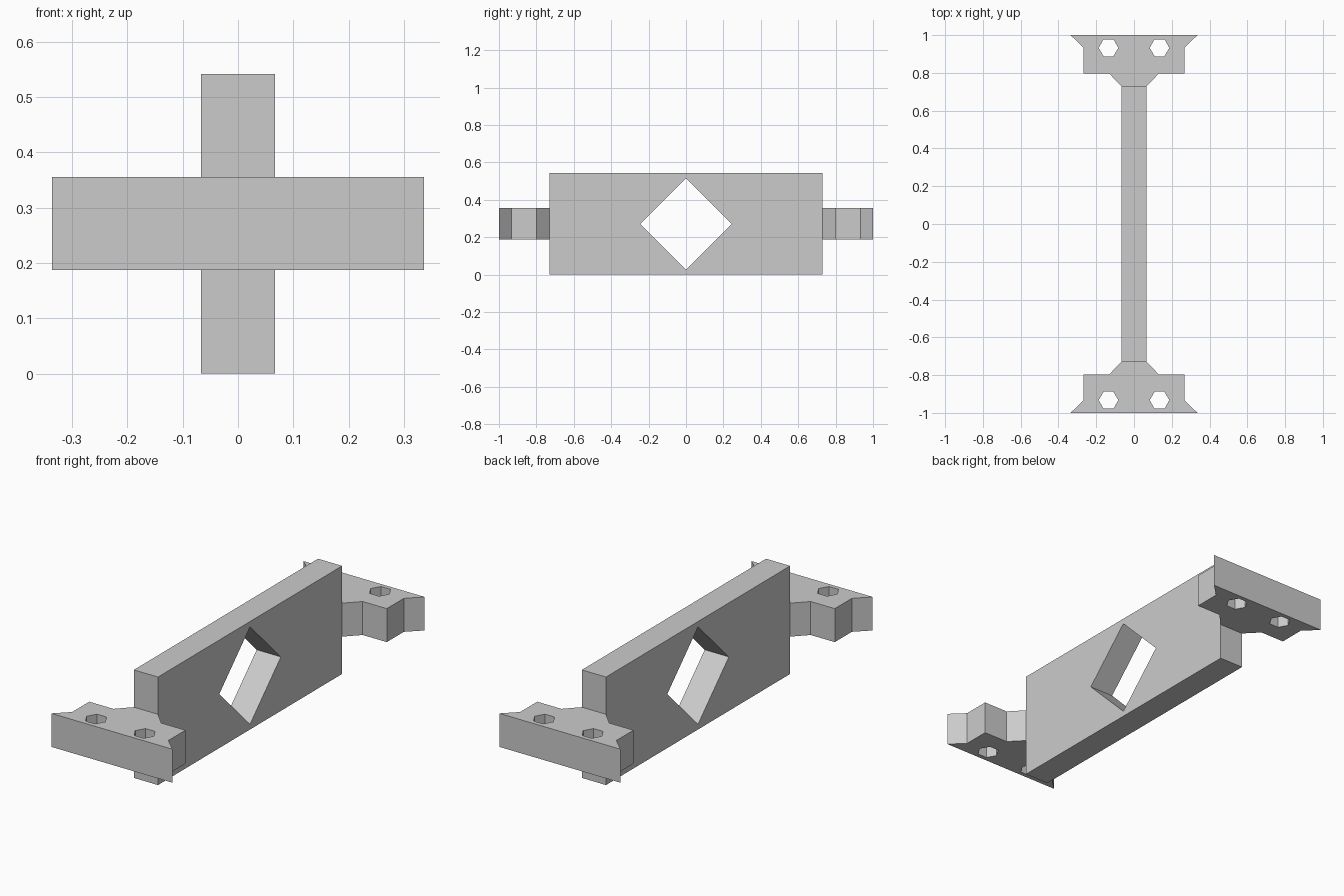
import bpy
import bmesh
import math
from mathutils import Matrix, Vector

cube = bpy.data.objects.get("Cube")
if cube:
    bpy.data.objects.remove(cube, do_unlink=True)

# Single plain grey
grey = bpy.data.materials.new("plain grey")
grey.use_nodes = True
colour = (0.6, 0.6, 0.6, 1)
grey.diffuse_color = colour
grey.node_tree.nodes["Principled BSDF"].inputs["Base Color"].default_value = colour


def ring(cx, cy, radius, sides):
    """Regular polygon with a corner on the +x side."""
    return [(cx + radius * math.cos(math.tau * i / sides),
             cy + radius * math.sin(math.tau * i / sides)) for i in range(sides)]


def extruded(name, loops, depth, matrix):
    """Fill an outline with holes, extrude it by depth and place it."""
    bm = bmesh.new()
    for loop in loops:
        verts = [bm.verts.new((x, y, -depth / 2)) for x, y in loop]
        for a, b in zip(verts, verts[1:] + verts[:1]):
            bm.edges.new((a, b))
    bmesh.ops.triangle_fill(bm, edges=bm.edges[:], use_beauty=True,
                            normal=Vector((0, 0, 1)))
    result = bmesh.ops.extrude_face_region(bm, geom=bm.faces[:])
    moved = [g for g in result["geom"] if isinstance(g, bmesh.types.BMVert)]
    bmesh.ops.translate(bm, verts=moved, vec=(0, 0, depth))
    bm.transform(matrix)
    bmesh.ops.recalc_face_normals(bm, faces=bm.faces[:])
    mesh = bpy.data.meshes.new(name)
    bm.to_mesh(mesh)
    bm.free()
    mesh.materials.append(grey)
    obj = bpy.data.objects.new(name, mesh)
    bpy.context.collection.objects.link(obj)
    return obj


MID = 0.271          # centre height
HALF = 0.73          # half length of the web

# Upright web plate with a diamond window; profile axes are y and z
web = [(-HALF, -MID), (HALF, -MID), (HALF, MID), (-HALF, MID)]
yz_plane = Matrix(((0, 0, 1, 0), (1, 0, 0, 0), (0, 1, 0, MID), (0, 0, 0, 1)))
extruded("web_plate", [web, ring(0, 0, 0.244, 4)], 0.134, yz_plane)

# Flared mounting brackets with two hexagonal bolt holes at each end
half = [(0.067, HALF), (0.133, 0.798), (0.267, 0.798), (0.267, 0.933), (0.336, 1)]
bracket = half + [(-x, y) for x, y in reversed(half)]
holes = [ring(s * 0.135, 0.933, 0.052, 6) for s in (-1, 1)]
for name, turn in (("back_bracket", 0), ("front_bracket", math.pi)):
    place = Matrix.Translation((0, 0, MID)) @ Matrix.Rotation(turn, 4, "Z")
    extruded(name, [bracket] + holes, 0.168, place)
